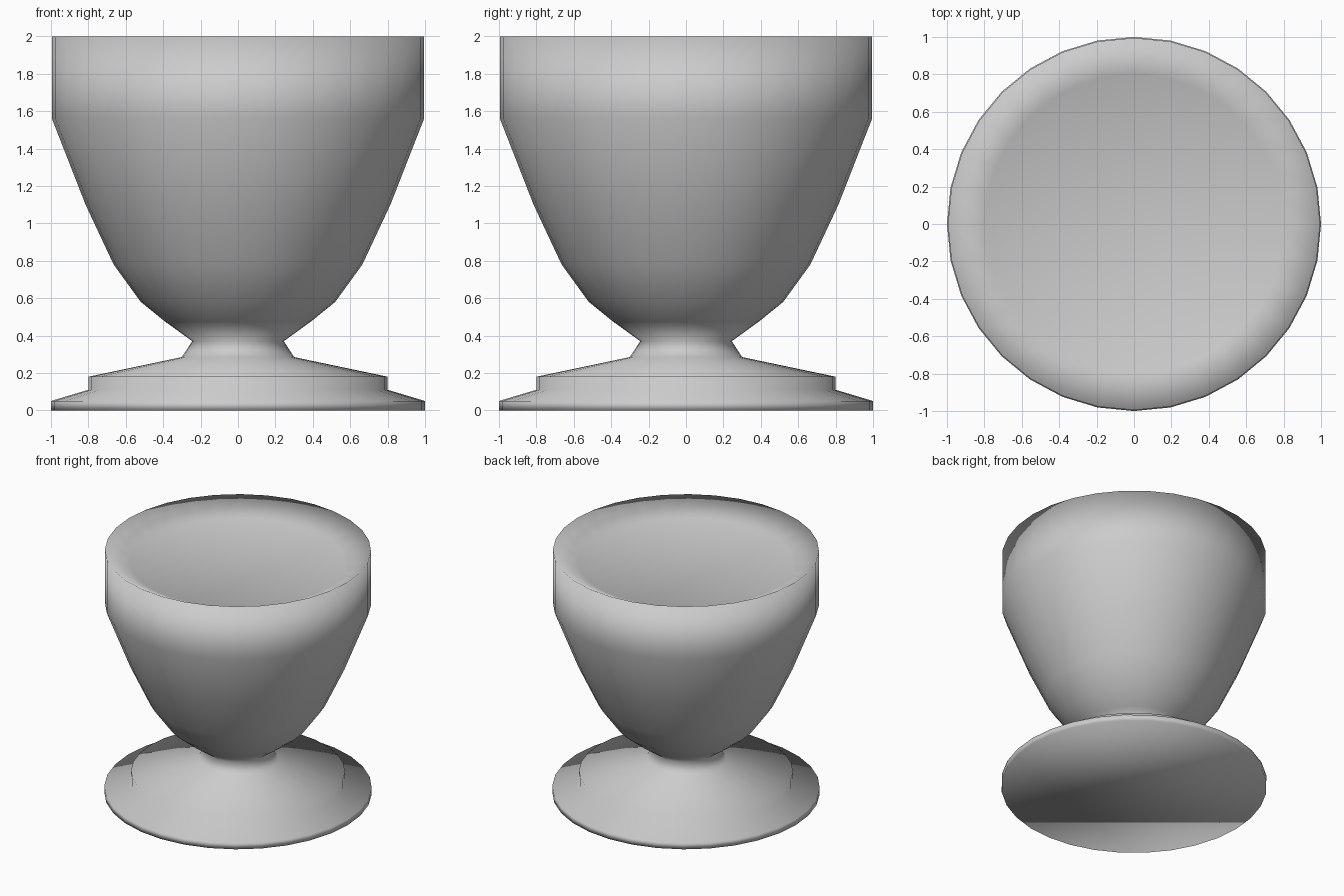
import bpy
import bmesh
from math import cos, sin, tau

cube = bpy.data.objects.get("Cube")
if cube:
    bpy.data.objects.remove(cube, do_unlink=True)

SIDES = 32

# Plain grey material
grey = bpy.data.materials.new("light_grey")
grey.use_nodes = True
colour = (0.6, 0.6, 0.6, 1)
grey.diffuse_color = colour
grey.node_tree.nodes["Principled BSDF"].inputs["Base Color"].default_value = colour


def lathe(name, profile, material):
    """Revolve (radius, height) points around z and close both ends."""
    bm = bmesh.new()
    rings = [[bm.verts.new((r * cos(tau * i / SIDES), r * sin(tau * i / SIDES), z))
              for i in range(SIDES)] for r, z in profile]
    for low, high in zip(rings, rings[1:]):
        for i in range(SIDES):
            j = (i + 1) % SIDES
            bm.faces.new((low[i], low[j], high[j], high[i]))
    bm.faces.new(reversed(rings[0]))
    bm.faces.new(rings[-1])
    for face in bm.faces:
        face.smooth = True
    mesh = bpy.data.meshes.new(name)
    bm.to_mesh(mesh)
    bm.free()
    mesh.materials.append(material)
    obj = bpy.data.objects.new(name, mesh)
    bpy.context.collection.objects.link(obj)
    return obj


# Stepped foot, narrow stem, flaring bowl, then the shallow recess in the top
foot = [(1, 0), (1, 0.05), (0.8, 0.11), (0.8, 0.18), (0.3, 0.285)]
stem = [(0.245, 0.37)]
bowl = [(0.39, 0.475), (0.52, 0.58), (0.665, 0.78), (0.815, 1.1),
        (0.995, 1.56), (0.995, 2)]
recess = [(0.8, 1.9)]
lathe("footed_cup", foot + stem + bowl + recess, grey)
